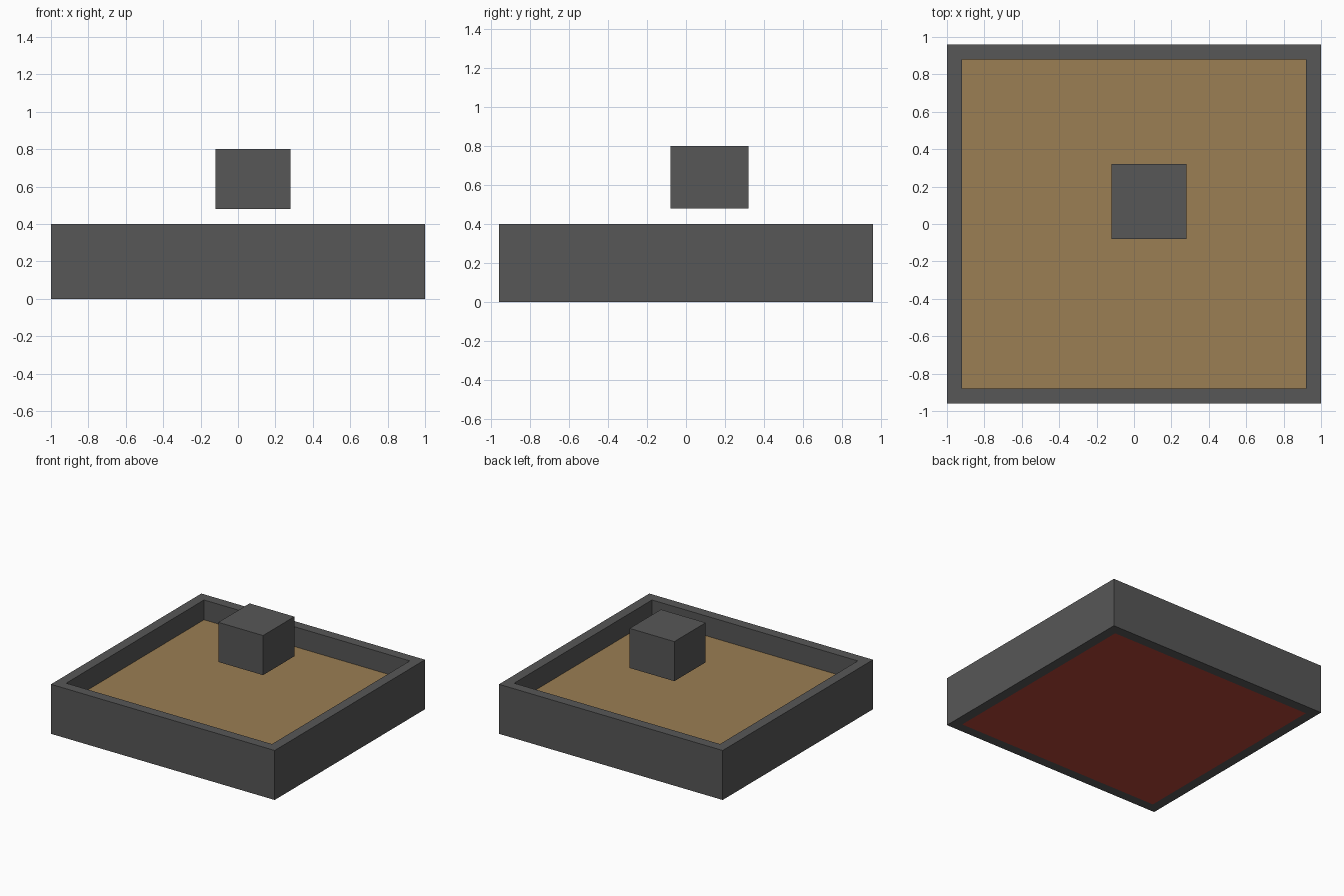
import bpy
import bmesh
from mathutils import Matrix, Vector

default = bpy.data.objects.get("Cube")
if default:
    bpy.data.objects.remove(default, do_unlink=True)


def material(name, rgb):
    """Flat material from 0-255 display values."""
    linear = [((c / 255 + 0.055) / 1.055) ** 2.4 for c in rgb] + [1.0]
    mat = bpy.data.materials.new(name)
    mat.use_nodes = True
    mat.diffuse_color = linear
    bsdf = next(n for n in mat.node_tree.nodes if n.type == "BSDF_PRINCIPLED")
    bsdf.inputs["Base Color"].default_value = linear
    return mat


def box(low, high):
    """Box mesh between two opposite corners."""
    low, high = Vector(low), Vector(high)
    bm = bmesh.new()
    place = Matrix.Translation((low + high) / 2) @ Matrix.Diagonal((*(high - low), 1))
    bmesh.ops.create_cube(bm, size=1, matrix=place)
    bm.normal_update()
    return bm


def finish(bm, name, mats):
    mesh = bpy.data.meshes.new(name)
    bm.to_mesh(mesh)
    bm.free()
    for mat in mats:
        mesh.materials.append(mat)
    obj = bpy.data.objects.new(name, mesh)
    bpy.context.collection.objects.link(obj)
    return obj


stone = material("dark_grey", (87, 87, 87))
sand = material("sand_brown", (155, 126, 83))
red = material("brick_red", (182, 68, 57))

# Tray: rim inset on top and bottom, with the sandy floor sunk below the rim
RIM, SINK = 0.08, 0.16
tray = box((-1, -0.96, 0), (1, 0.96, 0.4))
top = next(f for f in tray.faces if f.normal.z > 0.9)
base = next(f for f in tray.faces if f.normal.z < -0.9)
for face in (top, base):
    bmesh.ops.inset_region(tray, faces=[face], thickness=RIM, use_even_offset=True)
base.material_index = 2

walls = bmesh.ops.extrude_discrete_faces(tray, faces=[top])
floor = walls["faces"][0]
bmesh.ops.translate(tray, verts=floor.verts, vec=(0, 0, -SINK))
floor.material_index = 1
finish(tray, "tray", [stone, sand, red])

# Block hovering over the tray
finish(box((-0.12, -0.08, 0.48), (0.28, 0.32, 0.8)), "floating_block", [stone])
